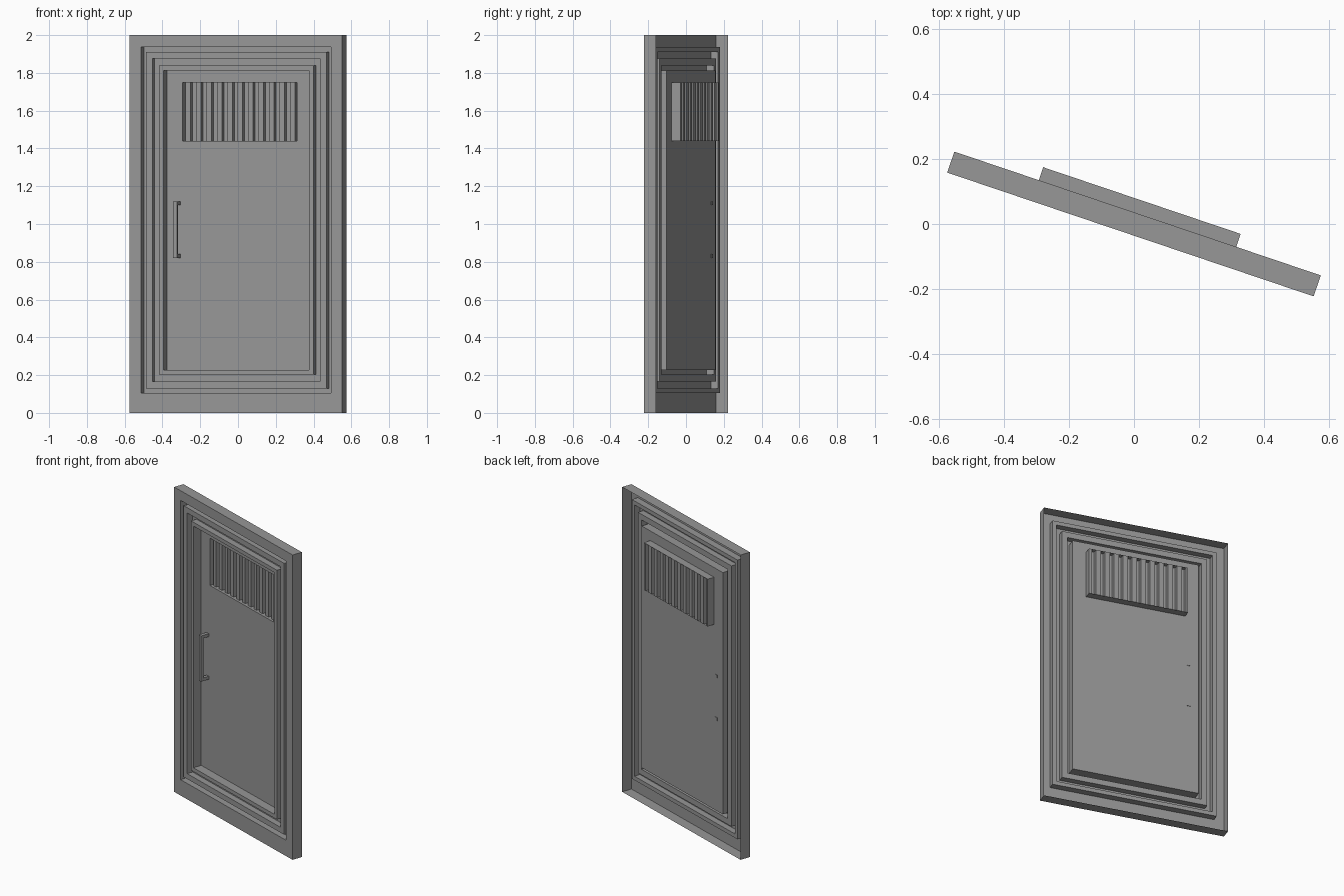
import bpy, bmesh, math

if "Cube" in bpy.data.objects:
    bpy.data.objects.remove(bpy.data.objects["Cube"])

ANGLE = math.radians(-18.66)   # whole door is turned about z
HALF_W, HEIGHT = 0.594, 2.0
PANEL_V = 0.028                # depth of the door leaf

# Dark grey paint for every part
paint = bpy.data.materials.new("dark_grey_paint")
paint.diffuse_color = (0.31, 0.31, 0.31, 1)
paint.use_nodes = True
paint.node_tree.nodes["Principled BSDF"].inputs["Base Color"].default_value = paint.diffuse_color


def make_object(name, bm):
    mesh = bpy.data.meshes.new(name)
    bm.to_mesh(mesh)
    bm.free()
    mesh.materials.append(paint)
    obj = bpy.data.objects.new(name, mesh)
    obj.rotation_euler.z = ANGLE
    bpy.context.collection.objects.link(obj)
    return obj


def rect(bm, x0, x1, z0, z1, y):
    return [bm.verts.new(p) for p in
            ((x0, y, z0), (x1, y, z0), (x1, y, z1), (x0, y, z1))]


def bridge(bm, a, b):
    for i in range(4):
        j = (i + 1) % 4
        bm.faces.new((a[i], a[j], b[j], b[i]))


def frame_ring(bm, margin, y):
    bottom = margin + 0.04 if margin else 0
    return rect(bm, -HALF_W + margin, HALF_W - margin, bottom, HEIGHT - margin, y)


def ring_strip(name, rings):
    bm = bmesh.new()
    loops = [make(bm) for make in rings]
    for a, b in zip(loops, loops[1:]):
        bridge(bm, a, b)
    return make_object(name, bm)


# Pressed sheet frame: hollow at the back, two ridges stepping in to the leaf
profile = [(0, 0.034), (0, -0.034), (0.064, -0.034), (0.064, 0.010),
           (0.090, 0.010), (0.090, -0.030), (0.125, -0.030), (0.125, 0.010),
           (0.162, 0.010), (0.162, -0.030), (0.187, -0.030), (0.187, PANEL_V)]
ring_strip("door_frame", [lambda bm, m=m, y=y: frame_ring(bm, m, y) for m, y in profile])

# Door leaf with vent opening and the vent's box walls
GW, GZ0, GZ1, GBACK, GFRONT = 0.32, 1.44, 1.75, 0.076, 0.044
ring_strip("door_leaf", [
    lambda bm: frame_ring(bm, 0.187, PANEL_V),
    lambda bm: rect(bm, -GW, GW, GZ0, GZ1, PANEL_V),
    lambda bm: rect(bm, -GW, GW, GZ0, GZ1, GBACK)])

# Corrugated vent grille
bm = bmesh.new()
count = 11
pitch = 2 * GW / count
points = [(-GW, GBACK)]
for i in range(count):
    a, b = -GW + (i + 0.22) * pitch, -GW + (i + 0.70) * pitch
    points += [(a, GBACK), (a, GFRONT), (b, GFRONT), (b, GBACK)]
points.append((GW, GBACK))
columns = [[bm.verts.new((x, y, z)) for z in (GZ0, GZ1)] for x, y in points]
for a, b in zip(columns, columns[1:]):
    bm.faces.new((a[0], b[0], b[1], a[1]))
make_object("vent_grille", bm)


def box(name, x0, x1, y0, y1, z0, z1):
    bm = bmesh.new()
    a, b = rect(bm, x0, x1, z0, z1, y0), rect(bm, x0, x1, z0, z1, y1)
    bridge(bm, a, b)
    bm.faces.new(a)
    bm.faces.new(b[::-1])
    bmesh.ops.recalc_face_normals(bm, faces=bm.faces)
    return make_object(name, bm)


# Pull handle: bar plus two posts that pass just through the leaf
box("handle_bar", -0.353, -0.331, -0.030, -0.012, 0.82, 1.12)
for label, z in (("lower", 0.82), ("upper", 1.10)):
    box("handle_post_" + label, -0.353, -0.331, -0.012, 0.031, z, z + 0.02)
